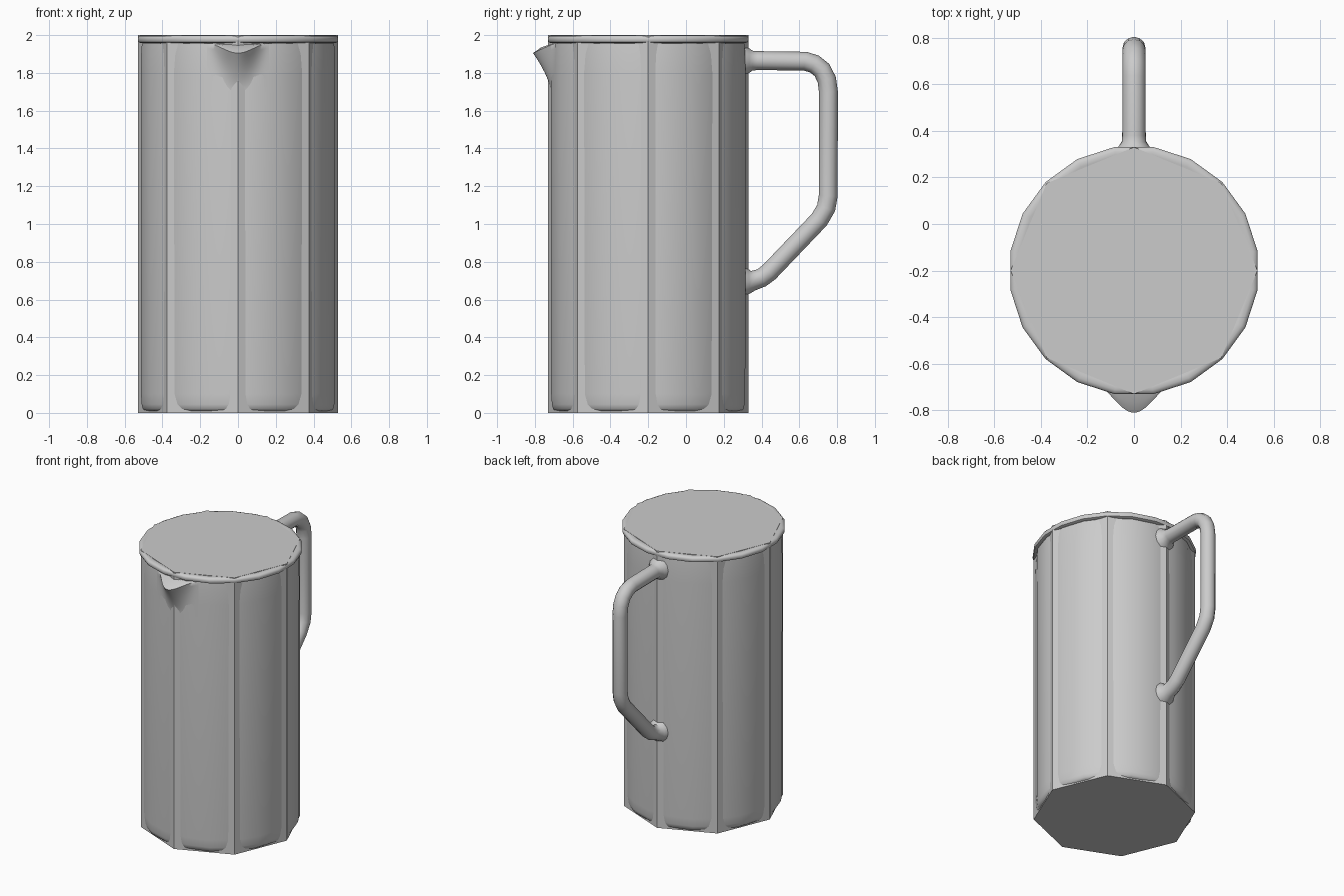
import bpy, bmesh, math

if "Cube" in bpy.data.objects:
    bpy.data.objects.remove(bpy.data.objects["Cube"])

CY = -0.2  # centre of the jug body in y


def finish(name, bm, angle=40):
    bmesh.ops.recalc_face_normals(bm, faces=bm.faces)
    me = bpy.data.meshes.new(name)
    bm.to_mesh(me)
    bm.free()
    ob = bpy.data.objects.new(name, me)
    bpy.context.collection.objects.link(ob)
    shade(ob, angle)
    return ob


def shade(ob, angle):
    bpy.ops.object.select_all(action='DESELECT')
    ob.select_set(True)
    bpy.context.view_layer.objects.active = ob
    bpy.ops.object.shade_smooth_by_angle(angle=math.radians(angle))


def lathe(name, profile, sides, offset, angle=40):
    bm = bmesh.new()
    rings = []
    for r, z in profile:
        rings.append([bm.verts.new((r * math.cos(a), CY + r * math.sin(a), z))
                      for a in (math.radians(offset) + math.tau * i / sides for i in range(sides))])
    for lo, hi in zip(rings, rings[1:]):
        for i in range(sides):
            j = (i + 1) % sides
            bm.faces.new((lo[i], lo[j], hi[j], hi[i]))
    bm.faces.new(rings[0])
    bm.faces.new(rings[-1])
    return finish(name, bm, angle)


# Sharp octagonal core that shows as corner strips, base and flat top
lathe("octagonal_core", [(0.53, 0), (0.53, 2.0)], 8, 0, 20)

# Round jug wall bulging through the core faces, with rolled rim
lathe("round_wall", [(0.46, 0.006), (0.497, 0.01), (0.51, 0.022), (0.516, 0.045),
                     (0.52, 0.1), (0.521, 1.8), (0.519, 1.9), (0.515, 1.955)], 20, 9)
lathe("rim", [(0.47, 1.96), (0.522, 1.958), (0.533, 1.963), (0.537, 1.973), (0.537, 1.985),
              (0.531, 1.994), (0.518, 1.999), (0.50, 1.999), (0.47, 1.99)], 20, 9)

# Pouring spout: outer skin rows, then two rows closing the top
bm = bmesh.new()
NU, NV, W = 28, 10, 0.165
rows = []
for v in range(NV + 3):
    row = []
    for u in range(NU + 1):
        s = 2 * u / NU - 1
        x = W * s
        b = (1 + math.cos(math.pi * s)) / 2
        wall = CY - math.sqrt(0.515 ** 2 - x * x)
        lip = 1.955 - 0.05 * b
        if v <= NV:
            t = v / NV
            y = wall - 0.095 * b ** (2 - t) * t ** 1.5
            z = 1.70 + (lip - 1.70) * t
        elif v == NV + 1:
            y, z = wall - 0.05 * b, lip + 0.6 * (1.957 - lip)
        else:
            y, z = wall + 0.04, 1.96
        row.append(bm.verts.new((x, y, z)))
    rows.append(row)
for lo, hi in zip(rows, rows[1:]):
    for i in range(NU):
        bm.faces.new((lo[i], lo[i + 1], hi[i + 1], hi[i]))
finish("spout", bm, 50)

# Tubular handle with flared joints: y, z, radius factor
path = [(0.31, 1.865, 1.6), (0.335, 1.865, 1.3), (0.352, 1.865, 1.05), (0.38, 1.865, 1),
        (0.63, 1.862, 1), (0.68, 1.847, 1), (0.72, 1.815, 1), (0.745, 1.765, 1),
        (0.754, 1.70, 1), (0.753, 1.15, 1), (0.742, 1.085, 1), (0.705, 1.022, 1),
        (0.44, 0.745, 1), (0.40, 0.715, 1), (0.355, 0.70, 1.05), (0.335, 0.697, 1.3),
        (0.31, 0.697, 1.6)]
cu = bpy.data.curves.new("handle", 'CURVE')
cu.dimensions = '3D'
cu.bevel_depth = 0.05
cu.bevel_resolution = 4
cu.use_fill_caps = True
sp = cu.splines.new('POLY')
sp.points.add(len(path) - 1)
for p, (y, z, r) in zip(sp.points, path):
    p.co = (0, y, z, 1)
    p.radius = r
handle = bpy.data.objects.new("handle", cu)
bpy.context.collection.objects.link(handle)
bpy.ops.object.select_all(action='DESELECT')
handle.select_set(True)
bpy.context.view_layer.objects.active = handle
bpy.ops.object.convert(target='MESH')
shade(bpy.context.view_layer.objects.active, 50)
